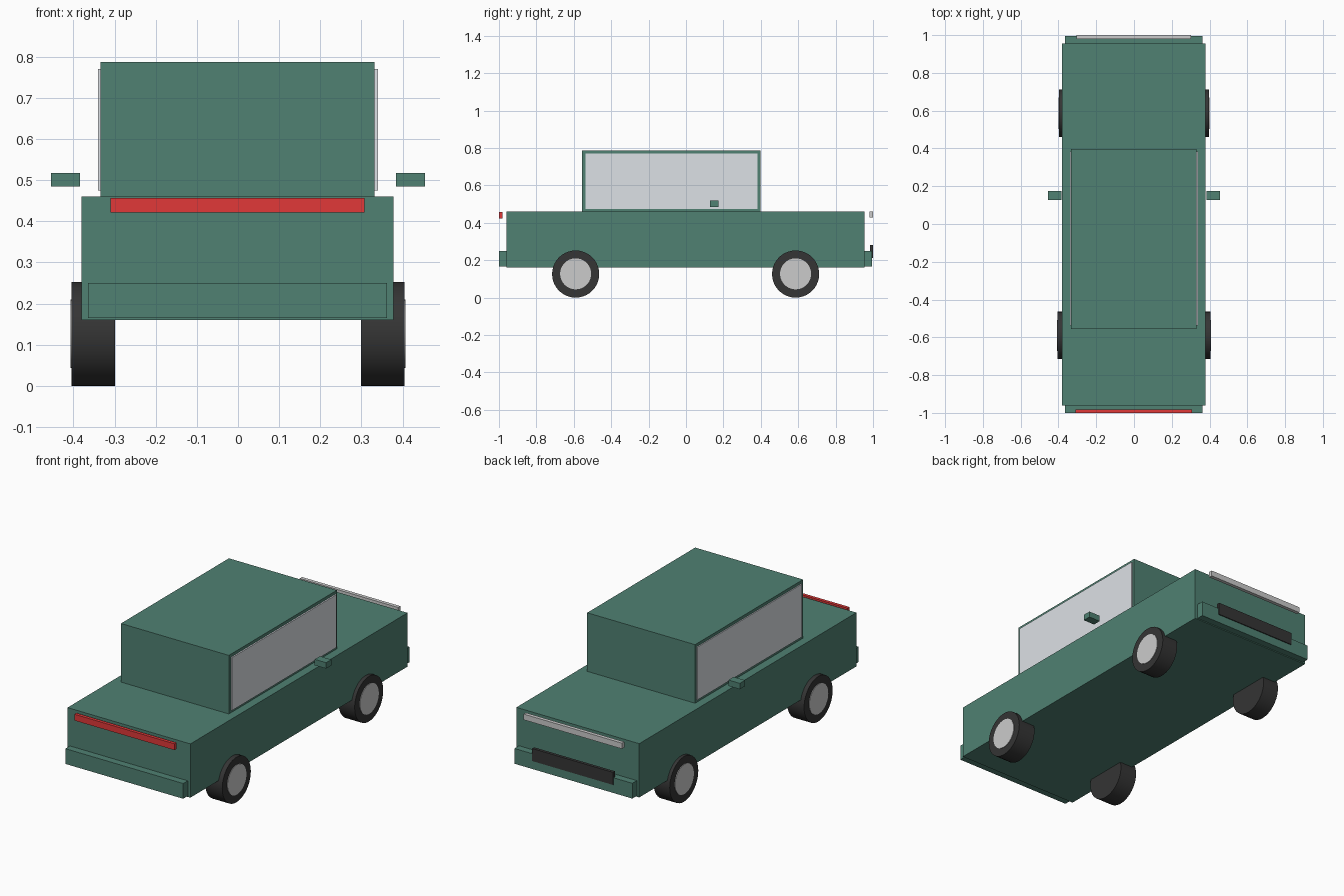
import bpy
from math import pi

if "Cube" in bpy.data.objects:
    bpy.data.objects.remove(bpy.data.objects["Cube"])


def material(name, rgb):
    mat = bpy.data.materials.new(name)
    mat.diffuse_color = (*rgb, 1)
    mat.use_nodes = True
    mat.node_tree.nodes["Principled BSDF"].inputs["Base Color"].default_value = mat.diffuse_color
    return mat


GREEN = material("green_paint", (0.08, 0.22, 0.17))
GLASS = material("pale_glass", (0.72, 0.75, 0.79))
RUBBER = material("dark_rubber", (0.035, 0.035, 0.035))
RED = material("red_lens", (0.75, 0.04, 0.04))
WHITE = material("white_trim", (0.72, 0.72, 0.74))


def box(name, mat, x, y, z):
    """Box from (min, max) pairs on each axis."""
    spans = (x, y, z)
    bpy.ops.mesh.primitive_cube_add(size=1, location=[(a + b) / 2 for a, b in spans])
    ob = bpy.context.object
    ob.name = name
    ob.scale = [b - a for a, b in spans]
    bpy.ops.object.transform_apply(location=False, rotation=False, scale=True)
    ob.data.materials.append(mat)
    return ob


def disc(name, mat, radius, x, y, z):
    """Cylinder along x between the two x values."""
    bpy.ops.mesh.primitive_cylinder_add(
        vertices=40, radius=radius, depth=abs(x[1] - x[0]),
        location=((x[0] + x[1]) / 2, y, z), rotation=(0, pi / 2, 0))
    ob = bpy.context.object
    ob.name = name
    ob.data.materials.append(mat)
    bpy.ops.object.shade_smooth_by_angle()
    return ob


# Body and cabin
box("body", GREEN, (-0.38, 0.378), (-0.96, 0.955), (0.16, 0.46))
box("cabin", GREEN, (-0.334, 0.332), (-0.555, 0.397), (0.455, 0.787))

# Bumpers
box("front_bumper", GREEN, (-0.365, 0.362), (-1.0, -0.955), (0.165, 0.25))
box("back_bumper", GREEN, (-0.365, 0.362), (0.95, 0.995), (0.165, 0.25))

# Light bars and grille
box("red_light_bar", RED, (-0.31, 0.308), (-1.0, -0.982), (0.422, 0.457))
box("white_light_bar", WHITE, (-0.305, 0.302), (0.98, 1.0), (0.428, 0.46))
box("grille", RUBBER, (-0.25, 0.25), (0.983, 1.0), (0.212, 0.282))

for side, label in ((-1, "left"), (1, "right")):
    # Side windows and mirrors
    box(f"{label}_window", GLASS, sorted((side * 0.325, side * 0.34)),
        (-0.538, 0.383), (0.475, 0.77))
    box(f"{label}_mirror", GREEN, sorted((side * 0.384, side * 0.454)),
        (0.128, 0.174), (0.485, 0.518))
    # Wheels
    for y, outer, end in ((-0.59, 0.404, "front"), (0.586, 0.398, "back")):
        disc(f"{end}_{label}_tyre", RUBBER, 0.126,
             (side * 0.299, side * outer), y, 0.126)
        disc(f"{end}_{label}_hubcap", WHITE, 0.083,
             (side * 0.36, side * (outer + 0.003)), y, 0.127)
